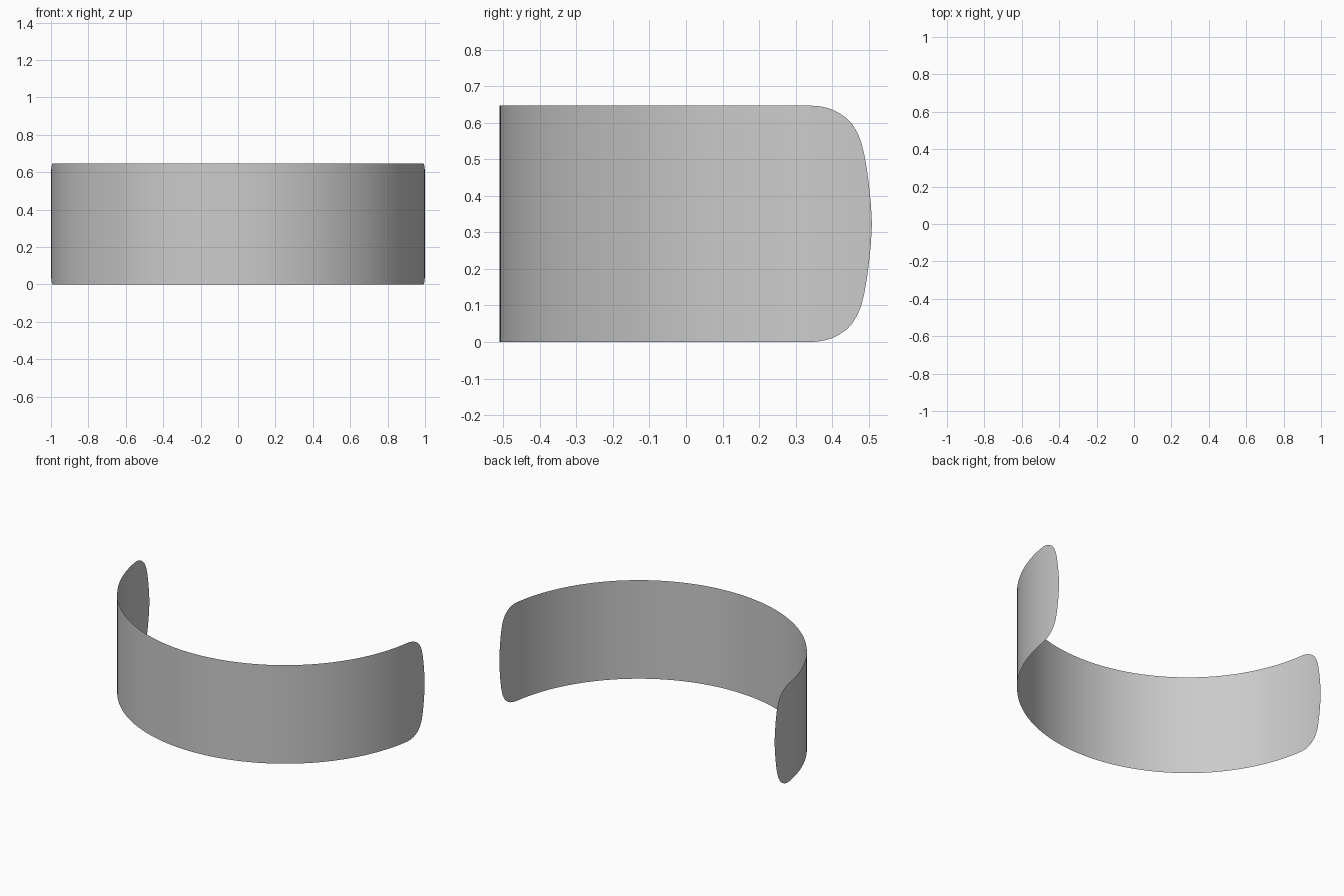
import bpy, bmesh, math

if "Cube" in bpy.data.objects:
    bpy.data.objects.remove(bpy.data.objects["Cube"])

R, CY, MID = 1.0, 0.49, 0.3235   # arc radius, arc centre in y, mid height

# Rounded end outline: (y position, half height)
end_profile = [(0.34, 0.3235), (0.36, 0.3225), (0.38, 0.319), (0.40, 0.313),
               (0.42, 0.303), (0.44, 0.289), (0.455, 0.273), (0.47, 0.248),
               (0.48, 0.222), (0.488, 0.19), (0.495, 0.15), (0.501, 0.105),
               (0.506, 0.055), (0.5085, 0.012)]
end = [(math.acos((CY - y) / R), h) for y, h in end_profile]

# Columns around the half ring: mirrored rounded ends plus the plain band between
t0, n = end[0][0], 80
band = [(-t0 + 2 * t0 * i / n, MID) for i in range(1, n)]
columns = [(-t, h) for t, h in reversed(end)] + band + end

# Thin curved sheet, one vertical strip per column pair
bm = bmesh.new()
rows = []
for t, h in columns:
    x, y = R * math.sin(t), CY - R * math.cos(t)
    rows.append((bm.verts.new((x, y, MID - h)), bm.verts.new((x, y, MID + h))))
for a, b in zip(rows, rows[1:]):
    bm.faces.new((a[0], b[0], b[1], a[1])).smooth = True

mesh = bpy.data.meshes.new("curved_band")
bm.to_mesh(mesh)
bm.free()
bpy.context.collection.objects.link(bpy.data.objects.new("curved_band", mesh))
